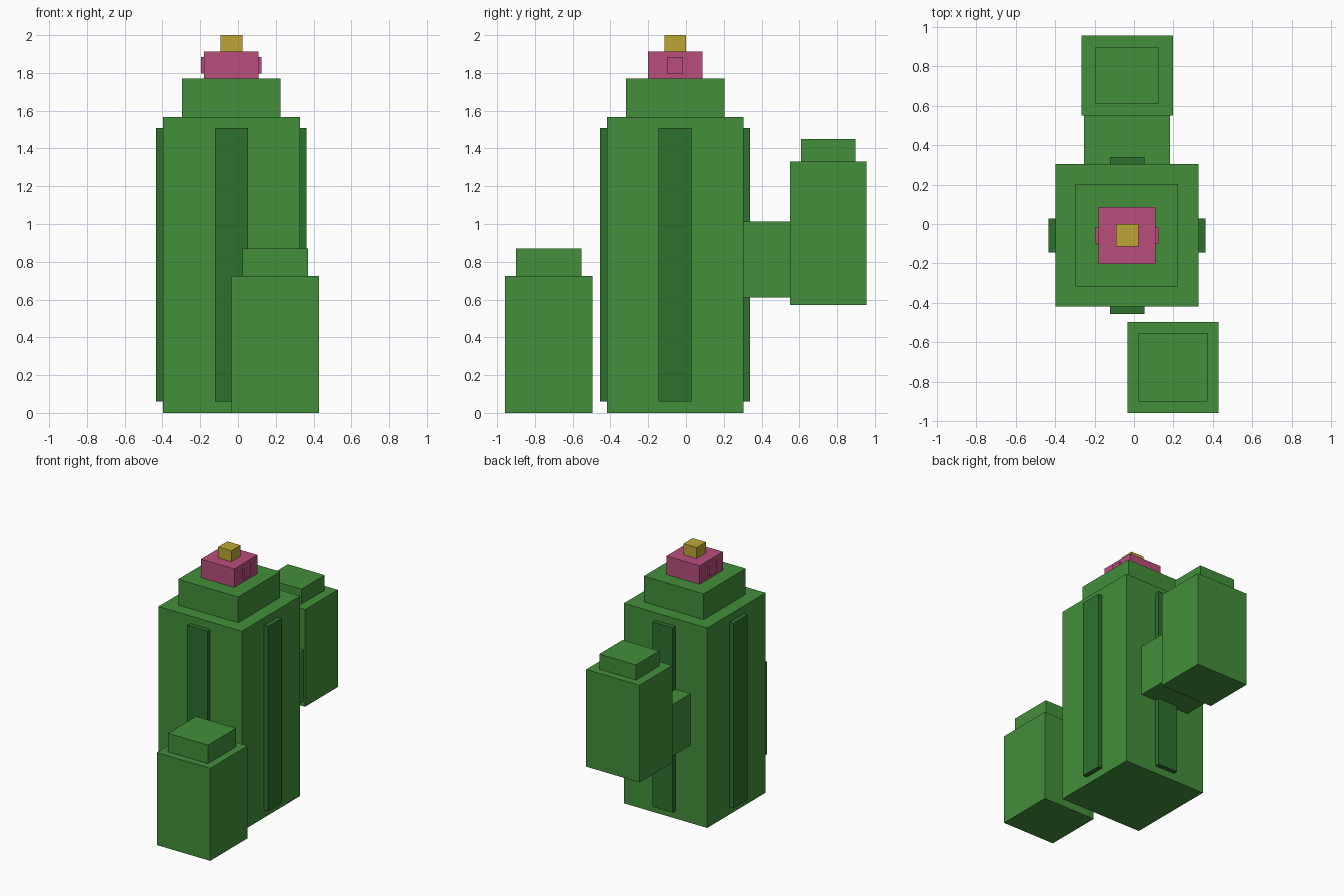
import bpy
import bmesh
from mathutils import Vector

if "Cube" in bpy.data.objects:
    bpy.data.objects.remove(bpy.data.objects["Cube"])


def material(name, rgb):
    m = bpy.data.materials.new(name)
    m.diffuse_color = (*rgb, 1.0)
    m.use_nodes = True
    m.node_tree.nodes["Principled BSDF"].inputs["Base Color"].default_value = m.diffuse_color
    return m


GREEN = material("cactus green", (0.056, 0.275, 0.043))
DARK = material("dark rib green", (0.026, 0.165, 0.028))
PINK = material("flower pink", (0.48, 0.077, 0.205))
YELLOW = material("flower yellow", (0.52, 0.38, 0.036))


def box(name, x, y, z, mat):
    """Block spanning the given (low, high) range on each axis."""
    lo, hi = Vector((x[0], y[0], z[0])), Vector((x[1], y[1], z[1]))
    size, mid = hi - lo, (lo + hi) / 2
    bm = bmesh.new()
    bmesh.ops.create_cube(bm, size=1)
    bmesh.ops.scale(bm, vec=size, verts=bm.verts)
    mesh = bpy.data.meshes.new(name)
    bm.to_mesh(mesh)
    bm.free()
    mesh.materials.append(mat)
    ob = bpy.data.objects.new(name, mesh)
    ob.location = mid
    bpy.context.collection.objects.link(ob)
    return ob


# Main trunk with stepped top
box("trunk", (-0.397, 0.327), (-0.419, 0.304), (0, 1.567), GREEN)
box("trunk_cap", (-0.296, 0.224), (-0.317, 0.203), (1.567, 1.769), GREEN)

# Raised ribs, one on each trunk side
RIB_Z = (0.06, 1.508)
box("front_rib", (-0.122, 0.052), (-0.455, -0.40), RIB_Z, DARK)
box("back_rib", (-0.122, 0.052), (0.285, 0.34), RIB_Z, DARK)
box("left_rib", (-0.433, -0.375), (-0.145, 0.029), RIB_Z, DARK)
box("right_rib", (0.305, 0.362), (-0.145, 0.029), RIB_Z, DARK)

# Flower: block, side petals and centre
box("flower", (-0.18, 0.109), (-0.202, 0.087), (1.769, 1.914), PINK)
box("left_petal", (-0.195, -0.17), (-0.101, -0.015), (1.798, 1.885), PINK)
box("right_petal", (0.10, 0.124), (-0.101, -0.015), (1.798, 1.885), PINK)
box("flower_centre", (-0.092, 0.023), (-0.115, 0.0), (1.914, 2.0), YELLOW)

# Back arm
box("arm_connector", (-0.252, 0.182), (0.29, 0.56), (0.61, 1.013), GREEN)
box("arm", (-0.266, 0.197), (0.55, 0.955), (0.57, 1.332), GREEN)
box("arm_cap", (-0.195, 0.124), (0.608, 0.897), (1.332, 1.45), GREEN)

# Small separate cactus in front
box("small_cactus", (-0.034, 0.429), (-0.957, -0.495), (0, 0.725), GREEN)
box("small_cactus_cap", (0.024, 0.371), (-0.9, -0.553), (0.725, 0.87), GREEN)
